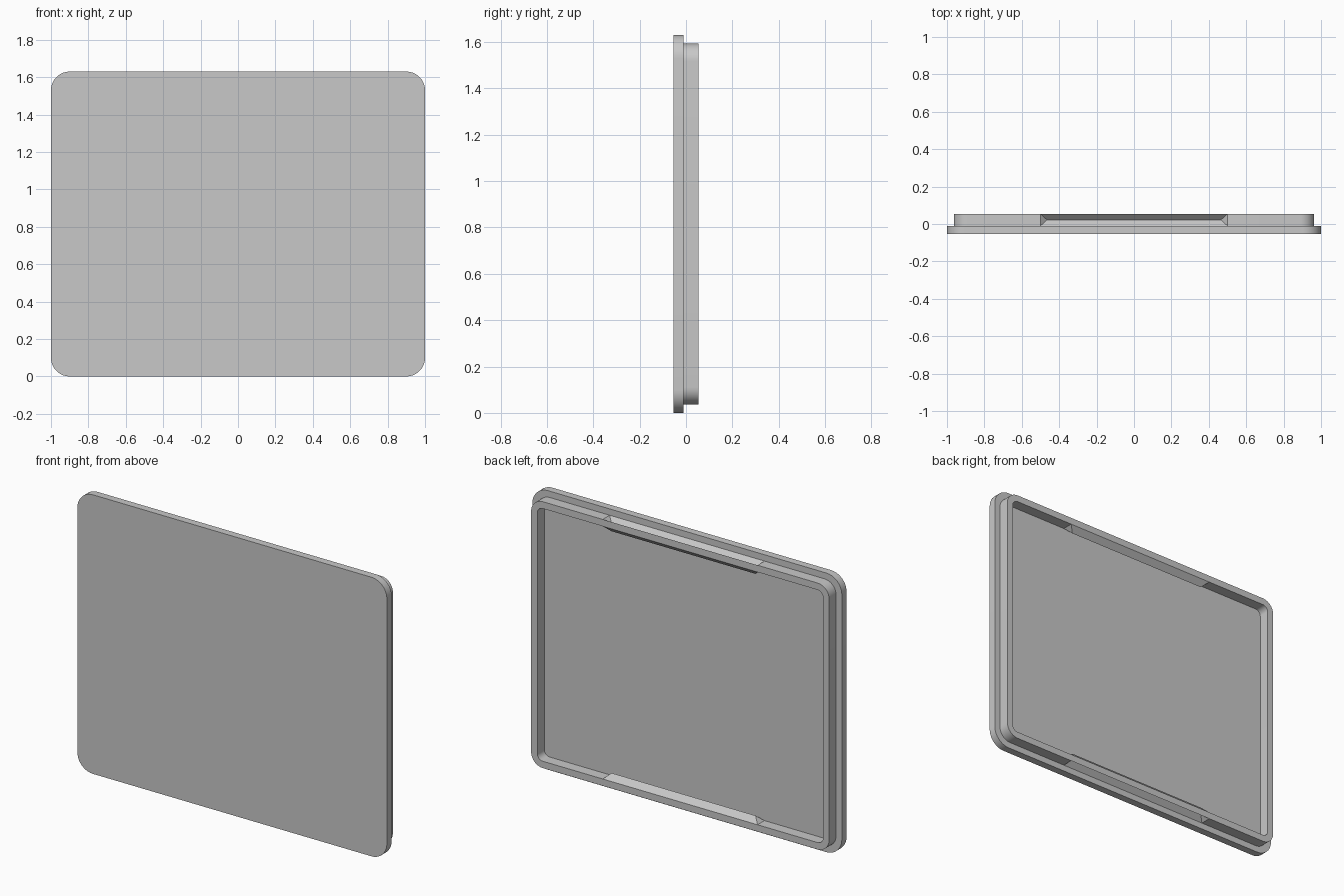
import bpy, bmesh, math

cube = bpy.data.objects.get("Cube")
if cube:
    bpy.data.objects.remove(cube, do_unlink=True)

HEIGHT = 1.63
MID_Z = HEIGHT / 2
FRONT, LEDGE, BACK = -0.054, -0.01, 0.054
VALLEY = (LEDGE + BACK) / 2       # depth position of the snap groove
DEPTH = 0.032                     # how far the groove bends the wall inward
NOTCH = (0.5, 0.465)              # outer and inner half length of the groove

grey = bpy.data.materials.new("plain grey")
grey.use_nodes = True
grey.diffuse_color = (0.58, 0.58, 0.58, 1)
grey.node_tree.nodes["Principled BSDF"].inputs["Base Color"].default_value = grey.diffuse_color


def outline(inset, radius, notched=False, segments=10):
    """Rounded rectangle as (x, z, side); side is nonzero at the groove bottom."""
    w, h = 1 - inset - radius, MID_Z - inset - radius
    points = []
    for i, (sx, sz) in enumerate([(1, 1), (-1, 1), (-1, -1), (1, -1)]):
        for k in range(segments + 1):
            a = (i + k / segments) * math.pi / 2
            points.append((sx * w + radius * math.cos(a),
                           MID_Z + sz * h + radius * math.sin(a), 0))
        if notched and i in (0, 2):
            z = MID_Z + sz * (h + radius)
            far, near = NOTCH
            points += [(sz * far, z, 0), (sz * near, z, sz),
                       (-sz * near, z, sz), (-sz * far, z, 0)]
    return points


def make_object(name, bm):
    bmesh.ops.recalc_face_normals(bm, faces=bm.faces)
    mesh = bpy.data.meshes.new(name)
    bm.to_mesh(mesh)
    bm.free()
    mesh.materials.append(grey)
    obj = bpy.data.objects.new(name, mesh)
    bpy.context.collection.objects.link(obj)
    bpy.ops.object.select_all(action='DESELECT')
    obj.select_set(True)
    bpy.context.view_layer.objects.active = obj
    bpy.ops.object.shade_smooth_by_angle(angle=math.radians(30))
    return obj


# Cover plate: rounded slab
bm = bmesh.new()
face = bm.faces.new([bm.verts.new((x, FRONT, z)) for x, z, _ in outline(0, 0.1)])
slab = bmesh.ops.extrude_face_region(bm, geom=[face])
bmesh.ops.translate(bm, vec=(0, LEDGE - FRONT, 0),
                    verts=[v for v in slab["geom"] if isinstance(v, bmesh.types.BMVert)])
make_object("cover_plate", bm)

# Rim: thin wall whose top and bottom runs bend inward in a snap groove
bm = bmesh.new()
outer, inner = outline(0.037, 0.075, True), outline(0.077, 0.035, True)
loops, bent = [], set()
for path, y in [(outer, LEDGE), (outer, VALLEY), (outer, BACK),
                (inner, BACK), (inner, VALLEY), (inner, LEDGE)]:
    loop = []
    for x, z, side in path:
        shift = side if y == VALLEY else 0
        v = bm.verts.new((x, y, z - shift * DEPTH))
        if shift:
            bent.add(v)
        loop.append(v)
    loops.append(loop)
for a, b in zip(loops, loops[1:]):
    for i in range(len(a)):
        j = (i + 1) % len(a)
        quad = [a[i], a[j], b[j], b[i]]
        low = [k for k, v in enumerate(quad) if v in bent]
        if len(low) == 1:         # slanted groove end: split from the bent corner
            q = quad[low[0]:] + quad[:low[0]]
            bm.faces.new((q[0], q[1], q[2]))
            bm.faces.new((q[0], q[2], q[3]))
        else:
            bm.faces.new(quad)
make_object("snap_rim", bm)
